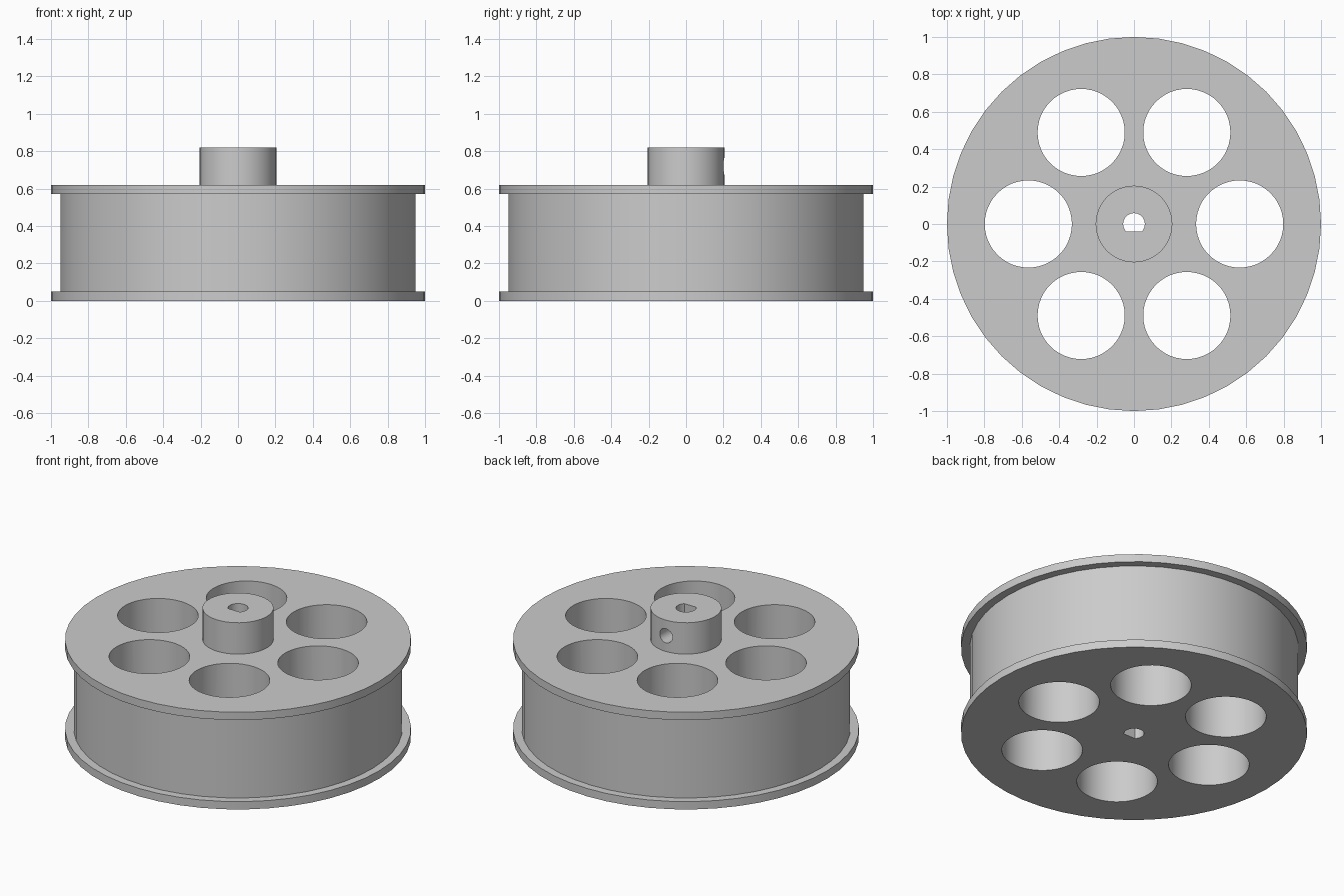
import bpy
import bmesh
from math import cos, sin, pi, radians
from mathutils import Matrix

cube = bpy.data.objects.get("Cube")
if cube:
    bpy.data.objects.remove(cube, do_unlink=True)

SIDES = 48
HEIGHT = 0.82

grey = bpy.data.materials.new("plain grey")
grey.use_nodes = True
colour = (0.6, 0.6, 0.6, 1)
grey.diffuse_color = colour
grey.node_tree.nodes["Principled BSDF"].inputs["Base Color"].default_value = colour


def make_object(name, bm):
    bmesh.ops.recalc_face_normals(bm, faces=bm.faces)
    mesh = bpy.data.meshes.new(name)
    bm.to_mesh(mesh)
    bm.free()
    mesh.materials.append(grey)
    obj = bpy.data.objects.new(name, mesh)
    bpy.context.collection.objects.link(obj)
    return obj


def lathe(name, profile):
    """Revolve a radius/height profile about z into a closed solid."""
    bm = bmesh.new()
    rings = [[bm.verts.new((r * cos(2 * pi * i / SIDES), r * sin(2 * pi * i / SIDES), z))
              for i in range(SIDES)] for r, z in profile]
    for low, high in zip(rings, rings[1:]):
        for i in range(SIDES):
            j = (i + 1) % SIDES
            bm.faces.new((low[i], low[j], high[j], high[i]))
    bm.faces.new(rings[0])
    bm.faces.new(rings[-1])
    return make_object(name, bm)


def cylinder(name, radius, depth, matrix, sides=SIDES):
    bm = bmesh.new()
    bmesh.ops.create_cone(bm, cap_ends=True, segments=sides, radius1=radius,
                          radius2=radius, depth=depth, matrix=matrix)
    return make_object(name, bm)


def cut(target, cutter):
    mod = target.modifiers.new("cut", "BOOLEAN")
    mod.operation = "DIFFERENCE"
    mod.solver = "EXACT"
    mod.object = cutter
    cutter.hide_render = True
    bpy.context.view_layer.objects.active = target
    bpy.ops.object.modifier_apply(modifier=mod.name)
    bpy.data.objects.remove(cutter, do_unlink=True)


# Wheel with two flanges, a recessed rim and a raised hub
wheel = lathe("flanged_wheel", [
    (1, 0), (1, 0.05), (0.95, 0.05), (0.95, 0.57), (1, 0.57), (1, 0.62),
    (0.205, 0.62), (0.205, HEIGHT)])

# Ring of six round through holes
for i in range(6):
    a = i * pi / 3
    spot = Matrix.Translation((0.565 * cos(a), 0.565 * sin(a), 0.4))
    cut(wheel, cylinder("hole_cutter", 0.233, 2, spot))

# D-shaped shaft bore, flat towards the front
bore = cylinder("bore_cutter", 0.058, 2, Matrix.Translation((0, 0, 0.4)), 32)
bm = bmesh.new()
bm.from_mesh(bore.data)
cutplane = bmesh.ops.bisect_plane(
    bm, geom=bm.verts[:] + bm.edges[:] + bm.faces[:],
    plane_co=(0, -0.041, 0), plane_no=(0, -1, 0), clear_outer=True)
rim = [e for e in cutplane["geom_cut"] if isinstance(e, bmesh.types.BMEdge)]
bmesh.ops.holes_fill(bm, edges=[e for e in bm.edges if e.is_boundary], sides=0)
bmesh.ops.recalc_face_normals(bm, faces=bm.faces)
bm.to_mesh(bore.data)
bm.free()
cut(wheel, bore)

# Set screw hole from the back of the hub into the bore
screw_spot = Matrix.Translation((0, 0.16, 0.72)) @ Matrix.Rotation(radians(90), 4, "X")
cut(wheel, cylinder("screw_cutter", 0.045, 0.3, screw_spot, 24))

# Smooth round walls, sharp rims
bpy.ops.object.select_all(action="DESELECT")
wheel.select_set(True)
bpy.context.view_layer.objects.active = wheel
bpy.ops.object.shade_smooth_by_angle(angle=radians(30))
